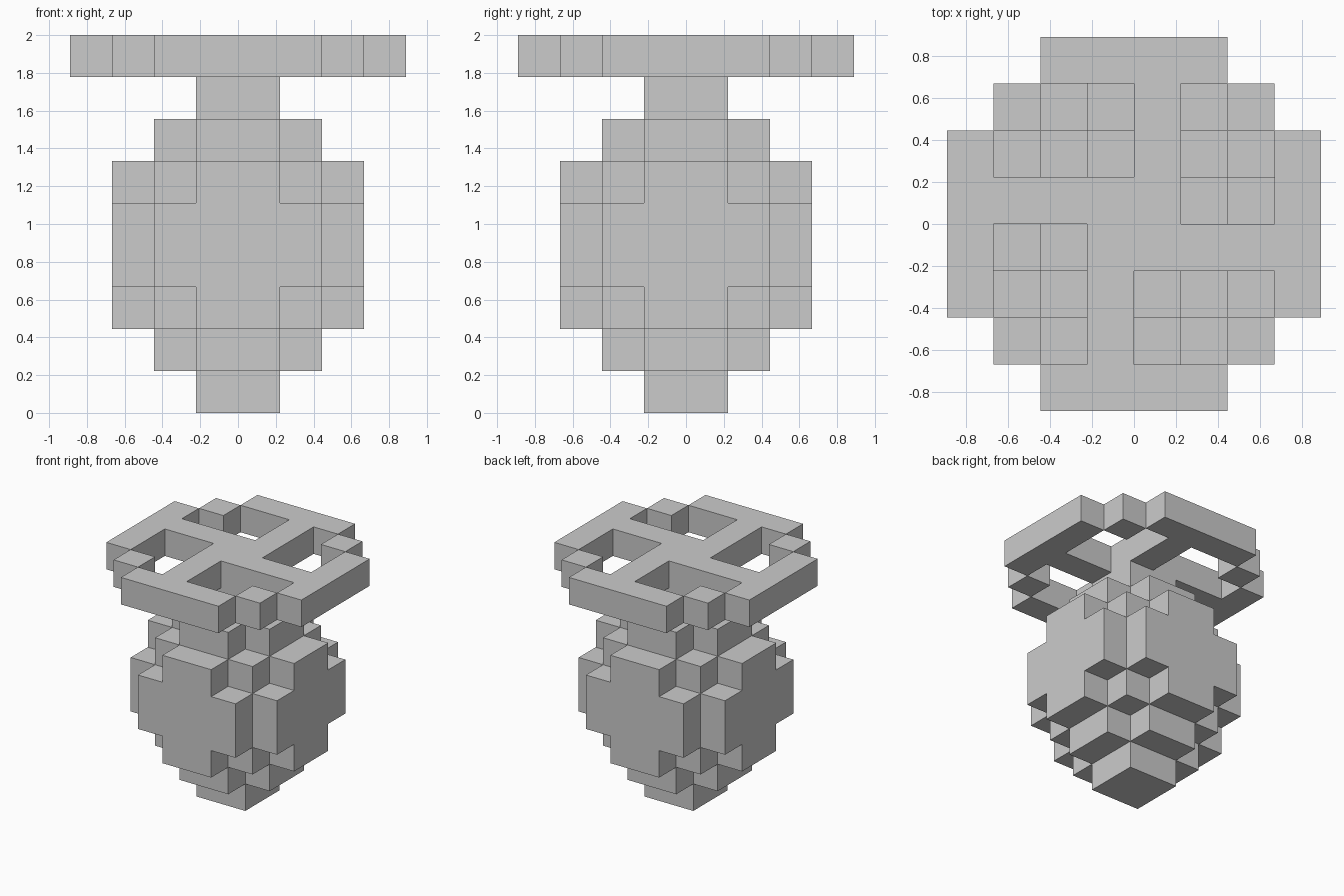
import bpy, bmesh, math
from mathutils import Vector

if "Cube" in bpy.data.objects:
    bpy.data.objects.remove(bpy.data.objects["Cube"])

U = 2 / 9  # edge of one block

# the six face directions of a block
DIRS = [Vector(d) for d in ((1, 0, 0), (-1, 0, 0), (0, 1, 0),
                            (0, -1, 0), (0, 0, 1), (0, 0, -1))]


def block_solid(name, cells):
    """Closed outer skin around a set of block cells (i, j, k)."""
    bm = bmesh.new()
    for cell in cells:
        centre = Vector(cell) + Vector((0.5, 0.5, 0.5))
        for d in DIRS:
            if tuple(int(c + s) for c, s in zip(cell, d)) in cells:
                continue
            u = Vector((d.y, d.z, d.x))
            v = d.cross(u)
            corners = [(centre + (d + u * a + v * b) / 2) * U
                       for a, b in ((-1, -1), (1, -1), (1, 1), (-1, 1))]
            bm.faces.new([bm.verts.new(p) for p in corners])
    bmesh.ops.remove_doubles(bm, verts=bm.verts, dist=U * 0.01)
    # merge coplanar squares into large flat faces
    bmesh.ops.dissolve_limit(bm, angle_limit=math.radians(1),
                             verts=bm.verts, edges=bm.edges)
    mesh = bpy.data.meshes.new(name)
    bm.to_mesh(mesh)
    bm.free()
    obj = bpy.data.objects.new(name, mesh)
    bpy.context.collection.objects.link(obj)
    return obj


def ring(n):
    """1-based distance of a cell from the centre plane."""
    return n + 1 if n >= 0 else -n


# stepped round body, tapering to a foot below and a neck above
body = {(i, j, k + 4)
        for i in range(-3, 3) for j in range(-3, 3) for k in range(-4, 4)
        if ring(i) + ring(j) + ring(k) <= 6}
block_solid("body", body)

# top wheel: a quarter of rim, corner block and spoke, turned four times
quarter = [(i, 3) for i in range(-2, 2)] + [(2, 2)] + [(0, j) for j in range(3)]
wheel = set()
for turn in range(4):
    wheel |= {(i, j, 8) for i, j in quarter}
    quarter = [(-j - 1, i) for i, j in quarter]
block_solid("top_wheel", wheel)
